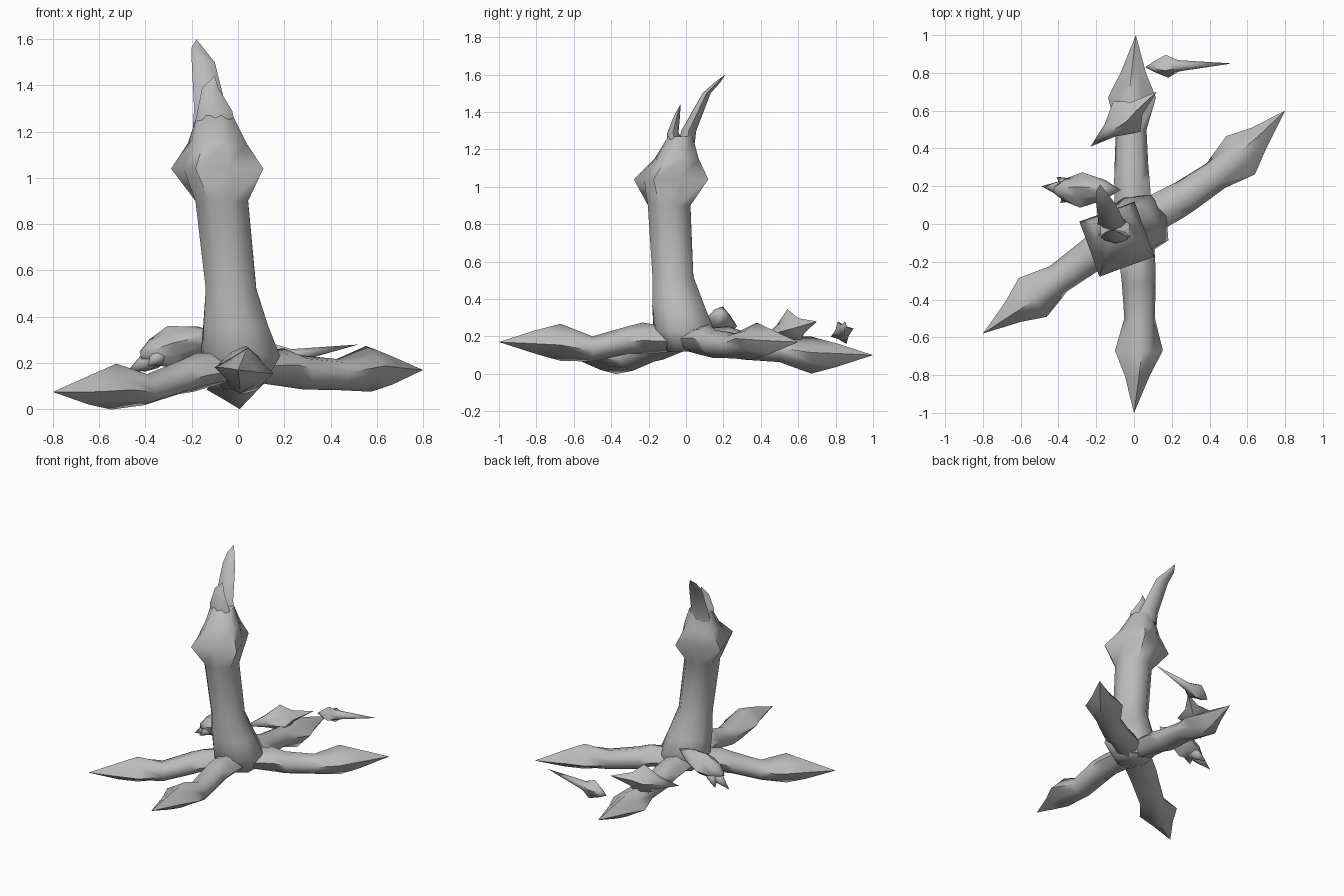
import bpy, bmesh, math
from mathutils import Vector

cube = bpy.data.objects.get("Cube")
if cube:
    bpy.data.objects.remove(cube, do_unlink=True)

GREY = (0.5, 0.5, 0.5, 1)
wood = bpy.data.materials.new("grey wood")
wood.use_nodes = True
wood.diffuse_color = GREY
wood.node_tree.nodes["Principled BSDF"].inputs["Base Color"].default_value = GREY

SIDES = 8
ROUND, STAR = 0.97, 0.7
Z = Vector((0, 0, 1))
parts = []


def tube(name, rings, u, v, phase=0):
    """Skin rings of (centre, half width, half height, inset of every second corner)."""
    bm = bmesh.new()
    loops = []
    for centre, w, h, inset in rings:
        loop = []
        for i in range(SIDES):
            a = math.radians(phase) + math.tau * i / SIDES
            k = inset if i % 2 else 1
            loop.append(bm.verts.new(Vector(centre) + u * (w * k * math.cos(a)) + v * (h * k * math.sin(a))))
        loops.append(loop)
    for low, high in zip(loops, loops[1:]):
        for i in range(SIDES):
            j = (i + 1) % SIDES
            bm.faces.new((low[i], low[j], high[j], high[i]))
    bm.faces.new(loops[0])
    bm.faces.new(loops[-1])
    bmesh.ops.remove_doubles(bm, verts=bm.verts, dist=0.0005)
    bmesh.ops.recalc_face_normals(bm, faces=bm.faces)
    mesh = bpy.data.meshes.new(name)
    bm.to_mesh(mesh)
    bm.free()
    mesh.materials.append(wood)
    ob = bpy.data.objects.new(name, mesh)
    bpy.context.collection.objects.link(ob)
    parts.append(ob)


def upright(name, rows, phase=0):
    """Tube of level rings: x, y, z, half width, half depth, inset."""
    tube(name, [((x, y, z), w, d, k) for x, y, z, w, d, k in rows],
         Vector((1, 0, 0)), Vector((0, 1, 0)), phase)


def root(name, tip, heights, bend):
    """Knobbly root that runs out from the trunk to a pointed tip."""
    profile = [(0.04, 0.1, 0.06, ROUND), (0.23, 0.095, 0.085, 0.85), (0.31, 0.09, 0.075, ROUND),
               (0.5, 0.082, 0.068, ROUND), (0.67, 0.128, 0.1, STAR),
               (0.8, 0.068, 0.065, 0.8), (1, 0, 0, 1)]
    tip = Vector((*tip, 0))
    side = Z.cross(tip.normalized())
    rings = []
    for (t, w, h, k), z in zip(profile, heights):
        rings.append((tip * t + side * bend * math.sin(math.pi * t) + Z * z, w, h, k))
    tube(name, rings, side, Z, -8)


def shard(name, start, end, profile, phase=0):
    """Loose splinter, pointed at its ends, with a thorny collar."""
    start, end = Vector(start), Vector(end)
    axis = (end - start).normalized()
    u = Z.cross(axis).normalized()
    tube(name, [(start.lerp(end, t), r, r, k) for t, r, k in profile], u, axis.cross(u), phase)


# Trunk with flared foot and thorny collar
upright("trunk", [
    (0.02, 0, 0.12, 0.11, 0.11, ROUND),
    (0.01, -0.01, 0.23, 0.19, 0.18, 0.9),
    (-0.01, -0.04, 0.36, 0.155, 0.155, 0.95),
    (-0.03, -0.07, 0.52, 0.12, 0.12, ROUND),
    (-0.07, -0.09, 0.9, 0.125, 0.125, ROUND),
    (-0.09, -0.08, 1.04, 0.22, 0.22, STAR),
    (-0.09, -0.05, 1.15, 0.14, 0.13, 0.85),
    (-0.10, -0.03, 1.27, 0.085, 0.072, ROUND)], 65)

# Two splinters of the broken top
upright("front_splinter", [
    (-0.10, -0.055, 1.22, 0.09, 0.05, 0.9),
    (-0.10, -0.07, 1.29, 0.075, 0.03, 0.9),
    (-0.12, -0.045, 1.39, 0.035, 0.014, 0.9),
    (-0.10, -0.03, 1.44, 0, 0, 1)])
upright("back_splinter", [
    (-0.11, 0, 1.22, 0.085, 0.045, 0.9),
    (-0.12, 0.015, 1.3, 0.07, 0.04, 0.9),
    (-0.15, 0.11, 1.5, 0.05, 0.022, 0.9),
    (-0.175, 0.17, 1.56, 0.027, 0.015, 0.9),
    (-0.18, 0.21, 1.6, 0, 0, 1)])

# Four roots
root("front_root", (0, -1), (0.18, 0.19, 0.18, 0.133, 0.168, 0.17, 0.17), 0.03)
root("back_root", (0.01, 1), (0.18, 0.17, 0.15, 0.13, 0.1, 0.1, 0.1), 0.02)
root("left_root", (0.8, 0.6), (0.18, 0.18, 0.16, 0.15, 0.175, 0.17, 0.17), -0.055)
root("right_root", (-0.8, -0.58), (0.18, 0.16, 0.14, 0.085, 0.098, 0.085, 0.075), 0)

# Loose fragments by the back root
shard("long_fragment", (0.06, 0.83, 0.2), (0.52, 0.85, 0.28),
      [(0, 0, 1), (0.1, 0.03, ROUND), (0.25, 0.065, 0.6), (0.38, 0.032, 0.9), (1, 0, 1)], 20)
shard("star_fragment", (-0.23, 0.41, 0.19), (0.12, 0.7, 0.28),
      [(0, 0, 1), (0.3, 0.045, 0.9), (0.55, 0.11, 0.6), (0.7, 0.045, 0.8), (1, 0, 1)], 10)
shard("side_fragment", (-0.07, 0.18, 0.33), (-0.42, 0.18, 0.23),
      [(0, 0, 1), (0.25, 0.055, 0.9), (0.6, 0.095, 0.75), (0.85, 0.06, 0.9), (1, 0.02, 1)], 10)
for side, tip in (("front", (-0.49, 0.2, 0.15)), ("back", (-0.41, 0.25, 0.16)), ("low", (-0.39, 0.11, 0.19))):
    shard("side_fragment_" + side + "_spike", (-0.32, 0.18, 0.25), tip,
          [(0, 0.05, 0.9), (0.5, 0.035, 0.9), (1, 0, 1)])

# Soft shading
for ob in bpy.context.selected_objects:
    ob.select_set(False)
for ob in parts:
    ob.select_set(True)
bpy.context.view_layer.objects.active = parts[0]
bpy.ops.object.shade_smooth_by_angle(angle=math.radians(65))
